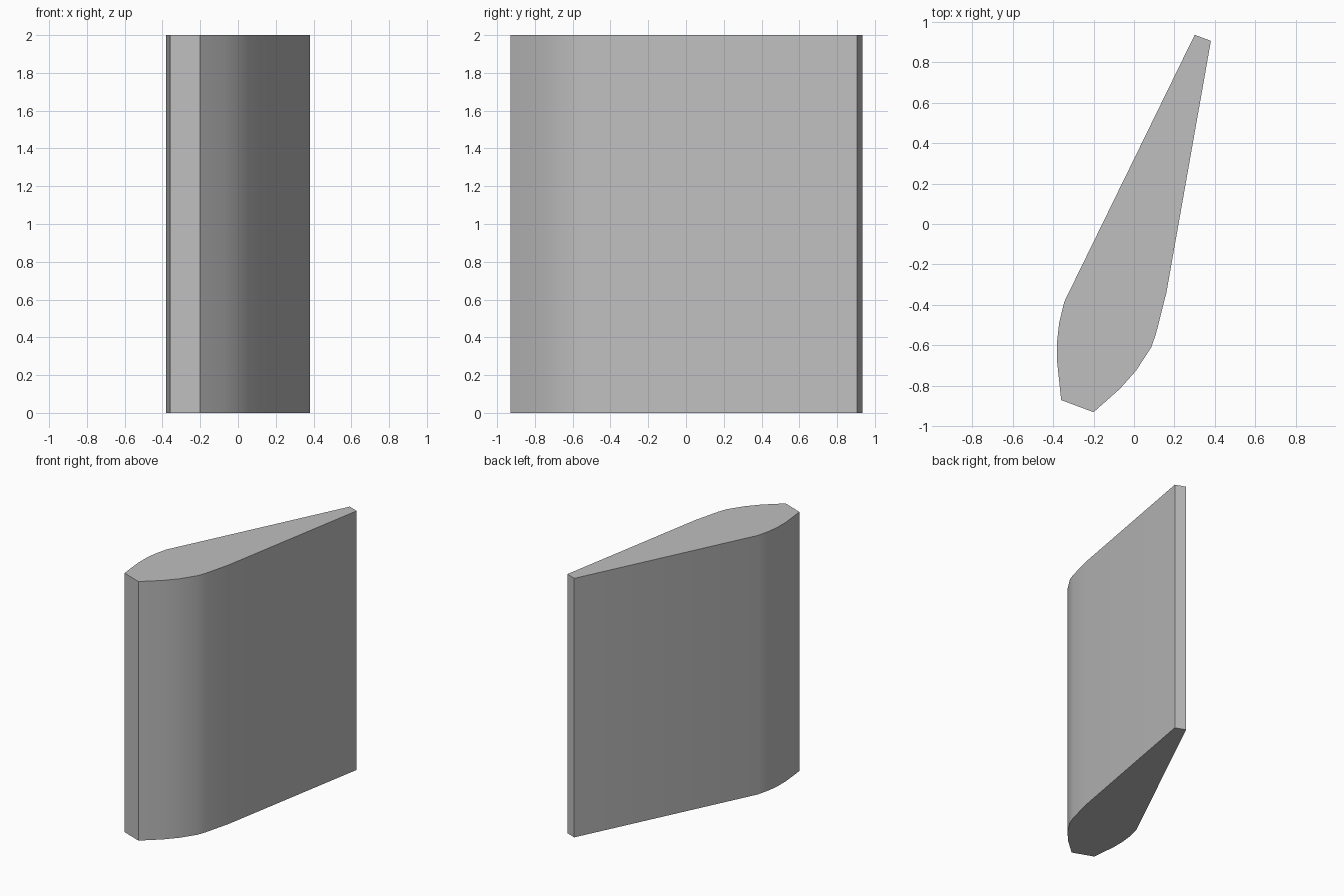
import bpy
import bmesh
import math

cube = bpy.data.objects.get("Cube")
if cube:
    bpy.data.objects.remove(cube, do_unlink=True)

HEIGHT = 2.0

# Blade cross-section, counter-clockwise from the narrow back end
profile = [
    (0.38, 0.905), (0.30, 0.935),                                # blunt back tip
    (-0.345, -0.385), (-0.37, -0.49), (-0.38, -0.58),
    (-0.38, -0.68), (-0.36, -0.87),                              # right side bulge
    (-0.20, -0.93),                                              # blunt front
    (-0.07, -0.815), (0.01, -0.725), (0.085, -0.61),
    (0.108, -0.545), (0.16, -0.34),                              # left side bulge
]

# Plain grey material
grey = bpy.data.materials.new("plain_grey")
grey.use_nodes = True
colour = (0.52, 0.52, 0.52, 1.0)
grey.diffuse_color = colour
grey.node_tree.nodes["Principled BSDF"].inputs["Base Color"].default_value = colour

# Extrude the cross-section upwards
bm = bmesh.new()
base = bm.faces.new([bm.verts.new((x, y, 0)) for x, y in profile])
top = bmesh.ops.extrude_face_region(bm, geom=[base], use_keep_orig=True)
bmesh.ops.translate(bm, vec=(0, 0, HEIGHT),
                    verts=[v for v in top["geom"] if isinstance(v, bmesh.types.BMVert)])
bmesh.ops.recalc_face_normals(bm, faces=bm.faces)
mesh = bpy.data.meshes.new("blade")
bm.to_mesh(mesh)
bm.free()
mesh.materials.append(grey)

blade = bpy.data.objects.new("blade", mesh)
bpy.context.collection.objects.link(blade)

# Smooth the curved sides, keep the corners crisp
bpy.ops.object.select_all(action="DESELECT")
blade.select_set(True)
bpy.context.view_layer.objects.active = blade
bpy.ops.object.shade_smooth_by_angle(angle=math.radians(30))
